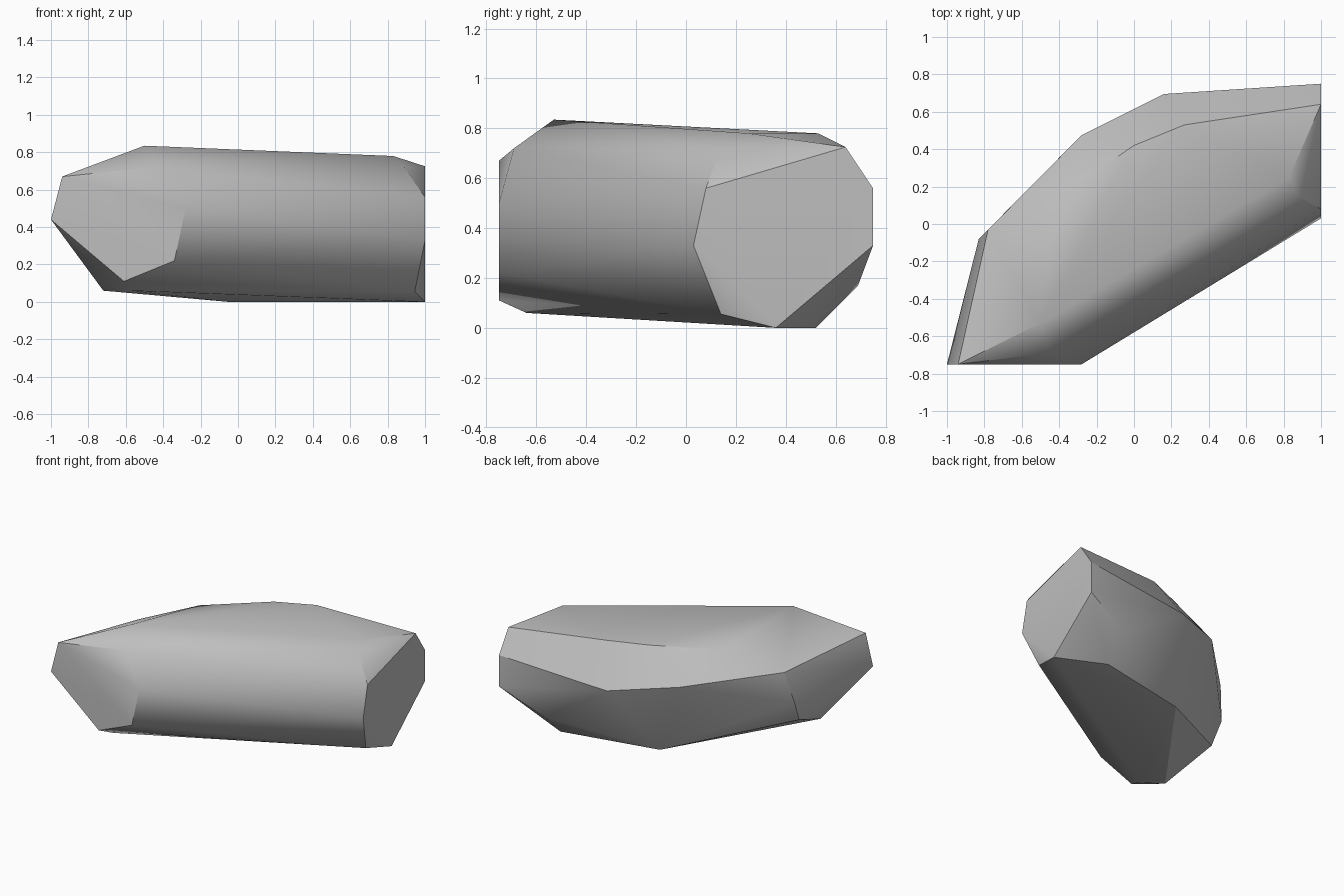
import bpy
import bmesh
import math

default_cube = bpy.data.objects.get("Cube")
if default_cube:
    bpy.data.objects.remove(default_cube, do_unlink=True)


def flat_material(name, colour):
    material = bpy.data.materials.new(name)
    material.use_nodes = True
    material.diffuse_color = colour
    shader = material.node_tree.nodes["Principled BSDF"]
    shader.inputs["Base Color"].default_value = colour
    shader.inputs["Roughness"].default_value = 0.9
    return material


def faceted_stone(name, corners, material):
    """Wrap a tight skin around the chiselled corners of a stone."""
    bm = bmesh.new()
    for corner in corners:
        bm.verts.new(corner)
    hull = bmesh.ops.convex_hull(bm, input=bm.verts)
    loose = {v for v in hull["geom_interior"] + hull["geom_unused"]
             if isinstance(v, bmesh.types.BMVert)}
    bmesh.ops.delete(bm, geom=list(loose), context="VERTS")
    # Merge nearly coplanar triangles into broad chiselled planes
    bmesh.ops.dissolve_limit(bm, angle_limit=math.radians(1),
                             verts=bm.verts, edges=bm.edges)
    bmesh.ops.recalc_face_normals(bm, faces=bm.faces)
    mesh = bpy.data.meshes.new(name)
    bm.to_mesh(mesh)
    bm.free()
    mesh.materials.append(material)
    stone = bpy.data.objects.new(name, mesh)
    bpy.context.collection.objects.link(stone)
    bpy.ops.object.select_all(action="DESELECT")
    stone.select_set(True)
    bpy.context.view_layer.objects.active = stone
    bpy.ops.object.shade_smooth_by_angle(angle=math.radians(30))
    return stone


# Flat front end
front_end = [(-1, -.75, .44), (-.94, -.75, .67), (-.28, -.75, .5),
             (-.34, -.75, .22), (-.61, -.75, .11)]

# Flat left end, clockwise from its upper front corner
left_end = [(1, .08, .56), (1, .64, .725), (1, .75, .56), (1, .75, .33),
            (1, .36, 0), (.945, .14, .055), (1, .03, .33)]

# Rim of the broad top plane
top_rim = [(-.45, -.69, .72), (-.5, -.53, .835), (.83, .25, .78),
           (.89, .14, .72), (.27, .53, .78), (0, .42, .775),
           (-.41, .14, .745)]

# Bulging back side
back_side = [(.16, .695, .5), (-.28, .475, .56), (-.78, -.03, .61),
             (-.83, -.08, .38), (.67, .69, .17), (-.81, -.16, .22),
             (-.21, .32, .2)]

# Underside that rests on the ground
underside = [(-.57, -.64, .06), (-.72, -.535, .06), (-.05, .375, 0),
             (.66, .52, 0)]

stone_grey = flat_material("stone grey", (.52, .52, .52, 1))
faceted_stone("rock", front_end + left_end + top_rim + back_side + underside,
              stone_grey)
